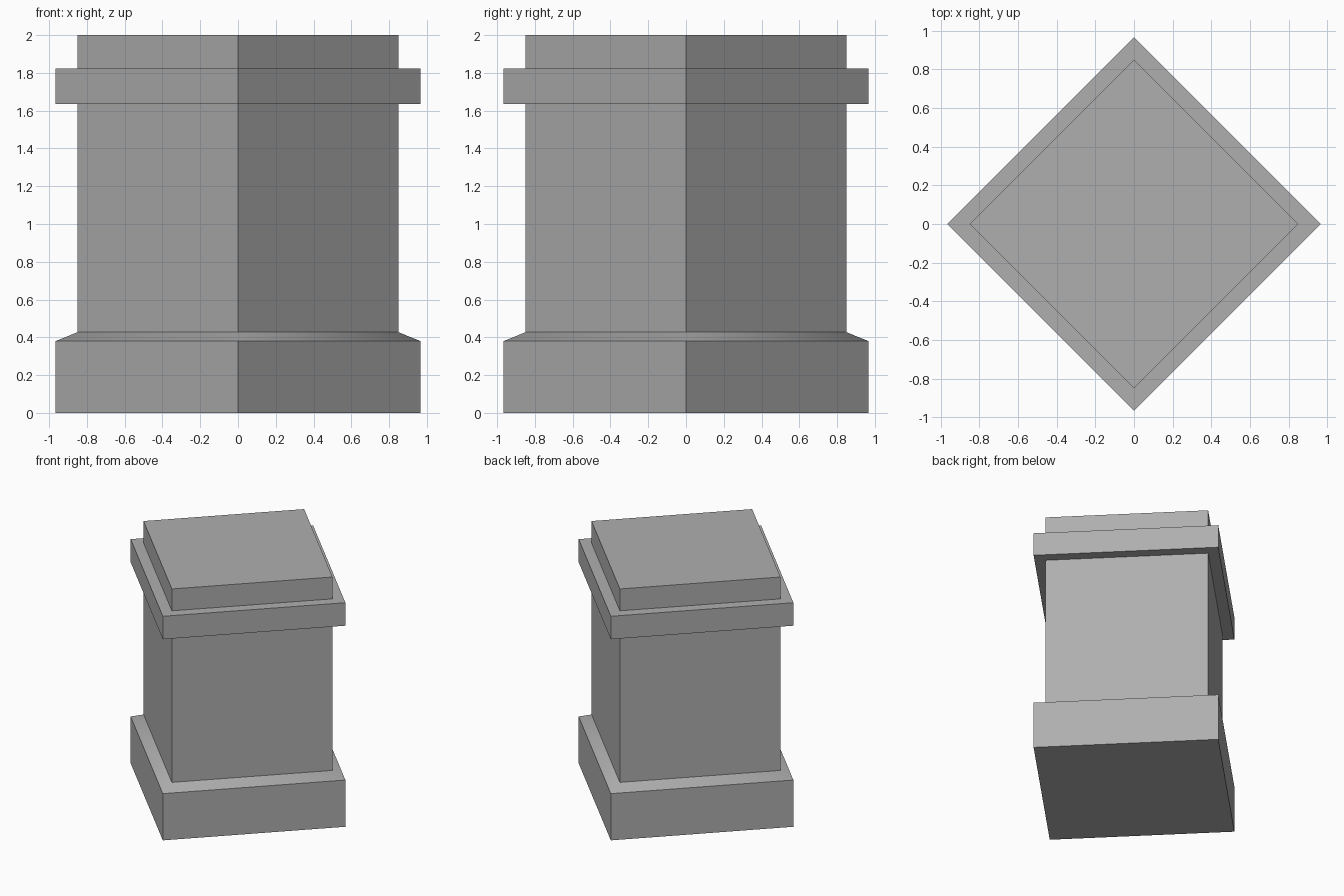
import bpy, bmesh
from math import cos, sin, pi, radians

if "Cube" in bpy.data.objects:
    bpy.data.objects.remove(bpy.data.objects["Cube"])

# Profile of the square pedestal: (corner radius, height) from bottom to top
R_OUT, R_IN = 0.966, 0.85
PROFILE = [
    (R_OUT, 0.0), (R_OUT, 0.38),     # plinth
    (R_IN, 0.427), (R_IN, 1.635),    # chamfer up to the shaft
    (R_OUT, 1.635), (R_OUT, 1.822),  # projecting band
    (R_IN, 1.822), (R_IN, 2.0),      # top block
]
SIDES = 4


def lathe(name, profile, sides):
    """Skin the profile round the z axis and cap both ends."""
    bm = bmesh.new()
    rings = [[bm.verts.new((r * cos(2 * pi * i / sides), r * sin(2 * pi * i / sides), z))
              for i in range(sides)] for r, z in profile]
    for low, high in zip(rings, rings[1:]):
        for i in range(sides):
            j = (i + 1) % sides
            bm.faces.new((low[i], low[j], high[j], high[i]))
    bm.faces.new(rings[0][::-1])
    bm.faces.new(rings[-1])
    mesh = bpy.data.meshes.new(name)
    bm.to_mesh(mesh)
    bm.free()
    obj = bpy.data.objects.new(name, mesh)
    bpy.context.collection.objects.link(obj)
    return obj


# Pedestal, corners pointing along x and y
pedestal = lathe("pedestal", PROFILE, SIDES)

# Dark grey stone
stone = bpy.data.materials.new("dark_stone")
stone.diffuse_color = (0.43, 0.43, 0.43, 1)
stone.use_nodes = True
stone.node_tree.nodes["Principled BSDF"].inputs["Base Color"].default_value = stone.diffuse_color
pedestal.data.materials.append(stone)

# Soft mitres on the chamfer, every other edge sharp
bpy.context.view_layer.objects.active = pedestal
pedestal.select_set(True)
bpy.ops.object.shade_smooth_by_angle(angle=radians(50))
